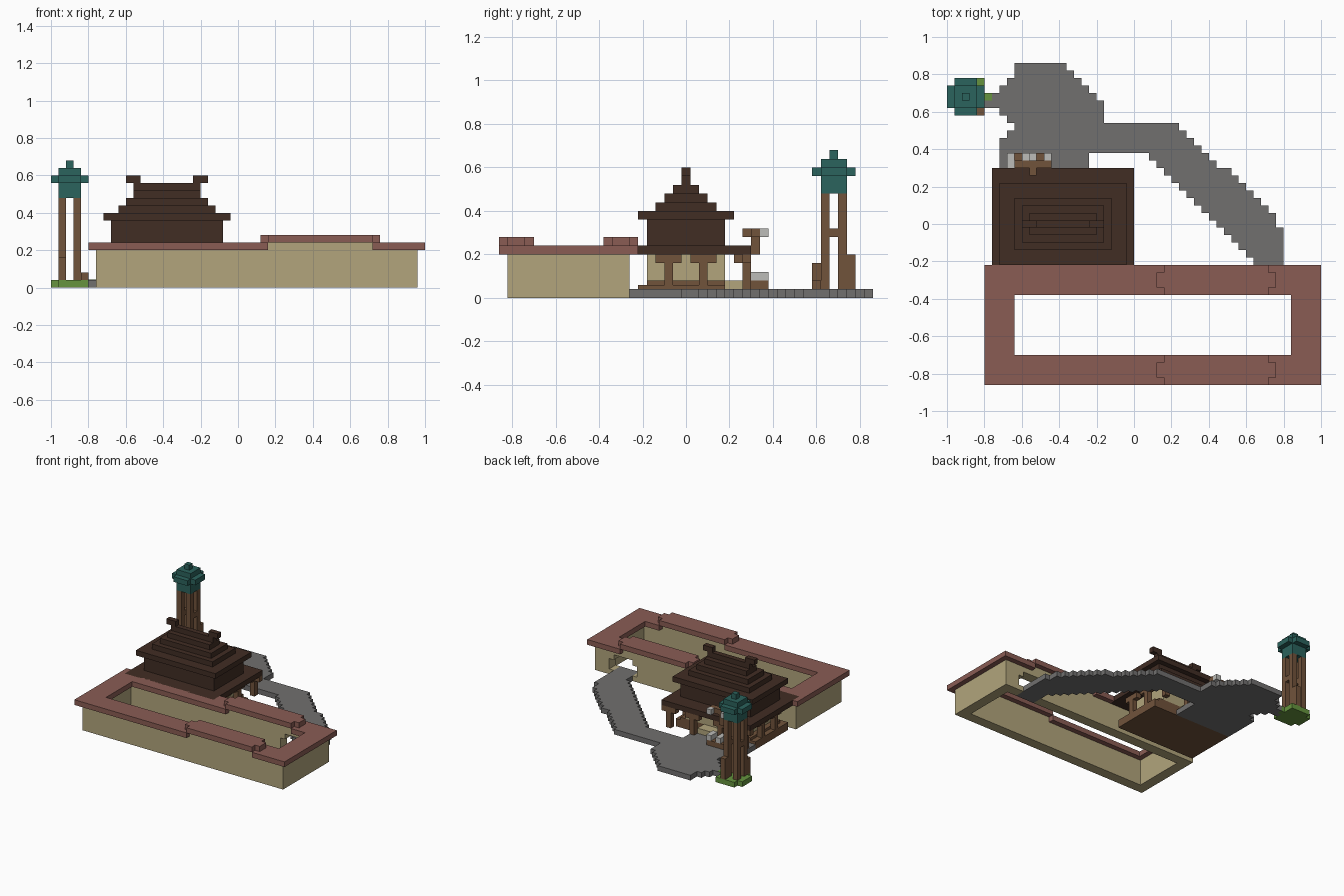
import bpy, bmesh, math
from mathutils import Matrix, Vector

cube = bpy.data.objects.get("Cube")
if cube:
    bpy.data.objects.remove(cube)

U = 0.04  # block size


def material(name, rgb):
    lin = [((c / 255 + 0.055) / 1.055) ** 2.4 for c in rgb] + [1]
    m = bpy.data.materials.new(name)
    m.use_nodes = True
    m.diffuse_color = lin
    m.node_tree.nodes["Principled BSDF"].inputs["Base Color"].default_value = lin
    return m


TAN = material("tan plaster", (178, 165, 124))
RED = material("red tile", (138, 92, 84))
GREY = material("grey stone", (113, 112, 111))
DARK = material("dark brown tile", (65, 45, 36))
WOOD = material("brown wood", (113, 83, 59))
TEAL = material("teal tile", (43, 99, 93))
GREEN = material("grass green", (102, 148, 62))
PALE = material("pale grey", (188, 188, 184))


def finish(name, bm, mat):
    bmesh.ops.recalc_face_normals(bm, faces=bm.faces)
    mesh = bpy.data.meshes.new(name)
    bm.to_mesh(mesh)
    bm.free()
    mesh.materials.append(mat)
    obj = bpy.data.objects.new(name, mesh)
    bpy.context.collection.objects.link(obj)
    return obj


def blocks(name, mat, boxes):
    """Boxes given as (x0, x1, y0, y1, z0, z1)."""
    bm = bmesh.new()
    for x0, x1, y0, y1, z0, z1 in boxes:
        place = Matrix.Translation(((x0 + x1) / 2, (y0 + y1) / 2, (z0 + z1) / 2))
        bmesh.ops.create_cube(bm, size=1, matrix=place @ Matrix.Diagonal((x1 - x0, y1 - y0, z1 - z0, 1)))
    return finish(name, bm, mat)


def tier(cx, cy, hx, hy, z0, z1):
    return (cx - hx, cx + hx, cy - hy, cy + hy, z0, z1)


# Courtyard wall with a stepped round gate in the back side
blocks("courtyard_front_wall", TAN, [(-.76, .96, -.82, -.74, 0, .2)])
blocks("courtyard_side_walls", TAN, [(x, x + .08, -.74, -.34, 0, .2) for x in (-.76, .88)])
gate_rows = [(0, .04, .64, .80), (.04, .12, .60, .84), (.12, .16, .64, .80)]
back = [(-.76, .96, -.34, -.26, .16, .2)]
for z0, z1, a, b in gate_rows:
    back += [(-.76, a, -.34, -.26, z0, z1), (b, .96, -.34, -.26, z0, z1)]
blocks("courtyard_back_wall", TAN, back)
blocks("raised_wall_tops", TAN, [(.16, .72, y, y + .08, .2, .24) for y in (-.82, -.34)])

# Tiled wall coping, with a raised length on the two long sides
coping = [(x, x + .16, -.86, -.22, .2, .24) for x in (-.8, .84)]
raised = []
for y in (-.86, -.38):
    coping += [(-.64, .16, y, y + .16, .2, .24), (.72, .84, y, y + .16, .2, .24)]
    raised += [(.16, .72, y, y + .16, .24, .28), (.12, .76, y + .04, y + .12, .24, .28)]
blocks("wall_coping", RED, coping)
blocks("raised_coping", RED, raised)


# Stone plaza and winding path, snapped to the block grid
outline = [(-.6, .86), (-.36, .86), (-.16, .62), (-.16, .54), (.2, .54), (.6, .2), (.78, 0),
           (.8, -.06), (.8, -.34), (.64, -.34), (.64, -.22), (.08, .38), (-.24, .38),
           (-.24, .18), (-.72, .18), (-.72, .42), (-.65, .5), (-.68, .58), (-.72, .62),
           (-.8, .62), (-.8, .7), (-.72, .7), (-.64, .82)]


def inside(x, y):
    hit = False
    for (ax, ay), (bx, by) in zip(outline, outline[1:] + outline[:1]):
        if (ay > y) != (by > y) and x < ax + (y - ay) * (bx - ax) / (by - ay):
            hit = not hit
    return hit


bm = bmesh.new()
for i in range(50):
    for j in range(44):
        x, y = -1 + i * U, -.86 + j * U
        if inside(x + U / 2, y + U / 2):
            corners = [(x, y), (x + U, y), (x + U, y + U), (x, y + U)]
            bm.faces.new([bm.verts.new((p, q, 0)) for p, q in corners])
bmesh.ops.remove_doubles(bm, verts=bm.verts, dist=.001)
bottom = list(bm.faces)
top = bmesh.ops.extrude_face_region(bm, geom=bottom, use_keep_orig=True)["geom"]
bmesh.ops.translate(bm, vec=Vector((0, 0, U)), verts=[v for v in top if isinstance(v, bmesh.types.BMVert)])
finish("stone_path", bm, GREY)

# House: floor, plaster room, posts with brackets
HX = -.38
blocks("house_floor", WOOD, [(-.72, -.04, -.22, .18, 0, .06), tier(HX, 0, .3, .18, .06, .08)])
blocks("house_room", TAN, [tier(HX, 0, .26, .18, .08, .2)])
blocks("porch_step", TAN, [(-.48, -.28, .18, .26, .04, .08)])
posts = []
for x in (-.72, -.08):
    for y in (-.08, .08):
        posts += [tier(x + .02, y, .02, .02, .04, .2), tier(x + .02, y, .02, .06, .16, .2)]
for x in (-.70, -.50, -.26, -.06):
    posts += [tier(x, .28, .02, .02, .04, .2), tier(x, .28, .06, .02, .16, .2),
              tier(x, .24, .02, .02, .16, .2)]
blocks("house_posts", WOOD, posts)

# House roof tiers: half width, half depth, bottom, top
tiers = [(.38, .30, .20, .24), (.30, .18, .24, .36), (.34, .22, .36, .40), (.26, .14, .40, .44),
         (.22, .10, .44, .48), (.18, .06, .48, .52), (.18, .02, .52, .56)]
blocks("house_roof", DARK, [tier(HX, 0, *t) for t in tiers])
blocks("ridge_horns", DARK, [tier(HX + s * .18, 0, .04, .02, .56, .6) for s in (-1, 1)])

# Hanging frame and small pale ornaments on the porch
blocks("porch_frame", WOOD, [(-.64, -.44, .30, .34, .28, .32), (-.56, -.52, .30, .34, .2, .28),
                             (-.56, -.52, .26, .30, .28, .32)])
blocks("frame_ornaments", PALE, [(x, x + U, .34, .38, .28, .32) for x in (-.60, -.48)])
blocks("porch_bench", WOOD, [(-.68, -.44, .26, .38, .04, .08)])
blocks("bench_ornaments", PALE, [(x, x + U, .30, .38, .08, .12) for x in (-.68, -.56, -.48)])

# Tower: grass base, four posts, stumps and tiered cap
TX, TY = -.9, .68
blocks("tower_grass", GREEN, [tier(TX, TY, .10, .06, 0, U), tier(TX, TY, .06, .10, 0, U),
                              (-.84, -.80, .74, .78, 0, U), (-.84, -.80, .58, .62, 0, U),
                              (-.80, -.76, .66, .70, 0, .042)])
legs = [tier(TX + a * .04, TY + b * .04, .02, .02, .04, .48) for a in (-1, 1) for b in (-1, 1)]
blocks("tower_posts", WOOD, legs)
blocks("tower_braces", WOOD, [tier(TX + s * .04, TY, .02, .02, .28, .32) for s in (-1, 1)])
blocks("tower_stumps", WOOD, [(-.96, -.92, .58, .62, .04, .16), (-.88, -.84, .74, .78, .04, .2),
                              (-.84, -.80, .58, .62, .04, .08)])
blocks("tower_roof", TEAL, [tier(TX, TY, .06, .06, .48, .56), tier(TX, TY, .10, .06, .56, .6),
                            tier(TX, TY, .06, .10, .56, .6), tier(TX, TY, .06, .06, .6, .64),
                            tier(TX, TY, .02, .02, .64, .68)])
